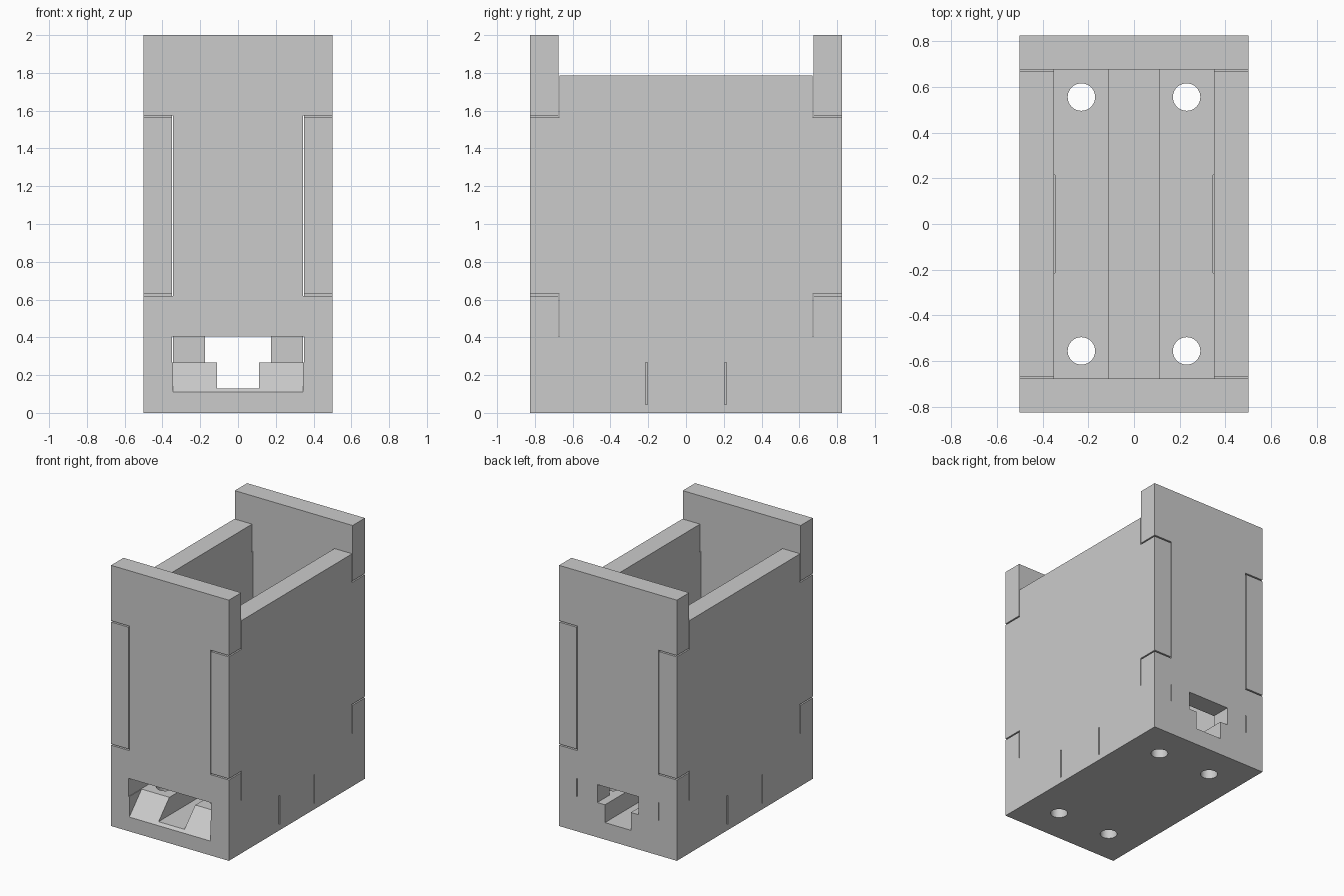
import bpy, bmesh
from mathutils import Vector

if "Cube" in bpy.data.objects:
    bpy.data.objects.remove(bpy.data.objects["Cube"], do_unlink=True)

grey = bpy.data.materials.new("light grey")
grey.use_nodes = True
COLOUR = (0.6, 0.6, 0.6, 1)
grey.diffuse_color = COLOUR
grey.node_tree.nodes["Principled BSDF"].inputs["Base Color"].default_value = COLOUR

HALF_X, HALF_Y, TOP = 0.5, 0.825, 2.0
INNER_X, INNER_Y = 0.35, 0.675      # inner faces of the side and end panels
FLOOR, SILL = 0.267, 0.405          # top of the base, bottom of the end panels
GAP = 0.005                         # clearance around the joints


def extrude(name, profile, axis, start, end):
    """Extrude a closed 2D profile along x (profile is y, z) or y (profile is x, z)."""
    bm = bmesh.new()
    place = (lambda a, b: (start, a, b)) if axis == "x" else (lambda a, b: (a, start, b))
    face = bm.faces.new([bm.verts.new(place(a, b)) for a, b in profile])
    grown = bmesh.ops.extrude_face_region(bm, geom=[face])
    step = Vector((1, 0, 0) if axis == "x" else (0, 1, 0)) * (end - start)
    bmesh.ops.translate(bm, verts=[v for v in grown["geom"] if isinstance(v, bmesh.types.BMVert)], vec=step)
    bmesh.ops.recalc_face_normals(bm, faces=bm.faces)
    mesh = bpy.data.meshes.new(name)
    bm.to_mesh(mesh)
    bm.free()
    obj = bpy.data.objects.new(name, mesh)
    bpy.context.collection.objects.link(obj)
    mesh.materials.append(grey)
    return obj


def rect(a0, a1, b0, b1):
    return [(a0, b0), (a1, b0), (a1, b1), (a0, b1)]


def mirrored(half):
    """Complete a profile given its right half, listed from bottom to top."""
    return half + [(-a, b) for a, b in reversed(half)]


def cut(target, cutter):
    cutter.hide_render = True
    mod = target.modifiers.new("cut", "BOOLEAN")
    mod.operation, mod.solver, mod.object = "DIFFERENCE", "EXACT", cutter
    bpy.context.view_layer.objects.active = target
    bpy.ops.object.modifier_apply(modifier=mod.name)
    bpy.data.objects.remove(cutter, do_unlink=True)


# End panels: stepped around the side tabs; the back one reaches the base
neck = INNER_X - GAP
upper = [(neck, 0.62), (neck, 1.575), (HALF_X, 1.575), (HALF_X, TOP)]
front = [(HALF_X, SILL), (HALF_X, 0.62)] + upper
back = [(0.175, SILL), (0.175, FLOOR), (neck, FLOOR), (neck, SILL)] + front
extrude("front_panel", mirrored(front), "y", -HALF_Y, -INNER_Y)
extrude("back_panel", mirrored(back), "y", INNER_Y, HALF_Y)

# Side panels: end tabs plus one foot tab that drops into the base
edge, foot = INNER_Y - GAP, 0.205
side = [(foot, 0.045), (foot, FLOOR), (HALF_Y, FLOOR), (HALF_Y, SILL), (edge, SILL),
        (edge, 0.63), (HALF_Y, 0.63), (HALF_Y, 1.565), (edge, 1.565), (edge, 1.785)]
for name, sign in (("left_side", 1), ("right_side", -1)):
    extrude(name, mirrored(side), "x", sign * INNER_X, sign * HALF_X)

# Base block
base = extrude("base", rect(-HALF_Y, HALF_Y, 0, FLOOR), "x", -HALF_X, HALF_X)

# Sockets for the foot tabs
for sign in (1, -1):
    cut(base, extrude("socket_cutter", rect(-foot - 0.01, foot + 0.01, 0.045, 0.4),
                      "x", sign * neck, sign * 0.6))

# Front ramp
ramp = [(-0.9, 0.11), (-HALF_Y, 0.11), (-INNER_Y, FLOOR), (-INNER_Y, 0.3), (-0.9, 0.3)]
cut(base, extrude("ramp_cutter", ramp, "x", -neck, neck))

# Central channel
cut(base, extrude("channel_cutter", rect(-0.11, 0.11, 0.13, 0.4), "y", -0.9, 0.9))

# Four screw holes
for x in (-0.23, 0.23):
    for y in (-0.555, 0.555):
        bpy.ops.mesh.primitive_cylinder_add(vertices=48, radius=0.06, depth=1, location=(x, y, 0))
        cut(base, bpy.context.object)

# Smooth the hole walls only
bpy.ops.object.select_all(action="DESELECT")
base.select_set(True)
bpy.context.view_layer.objects.active = base
bpy.ops.object.shade_smooth_by_angle(angle=0.5)
# Keep a single material on the base
base.data.materials.clear()
base.data.materials.append(grey)
for poly in base.data.polygons:
    poly.material_index = 0
